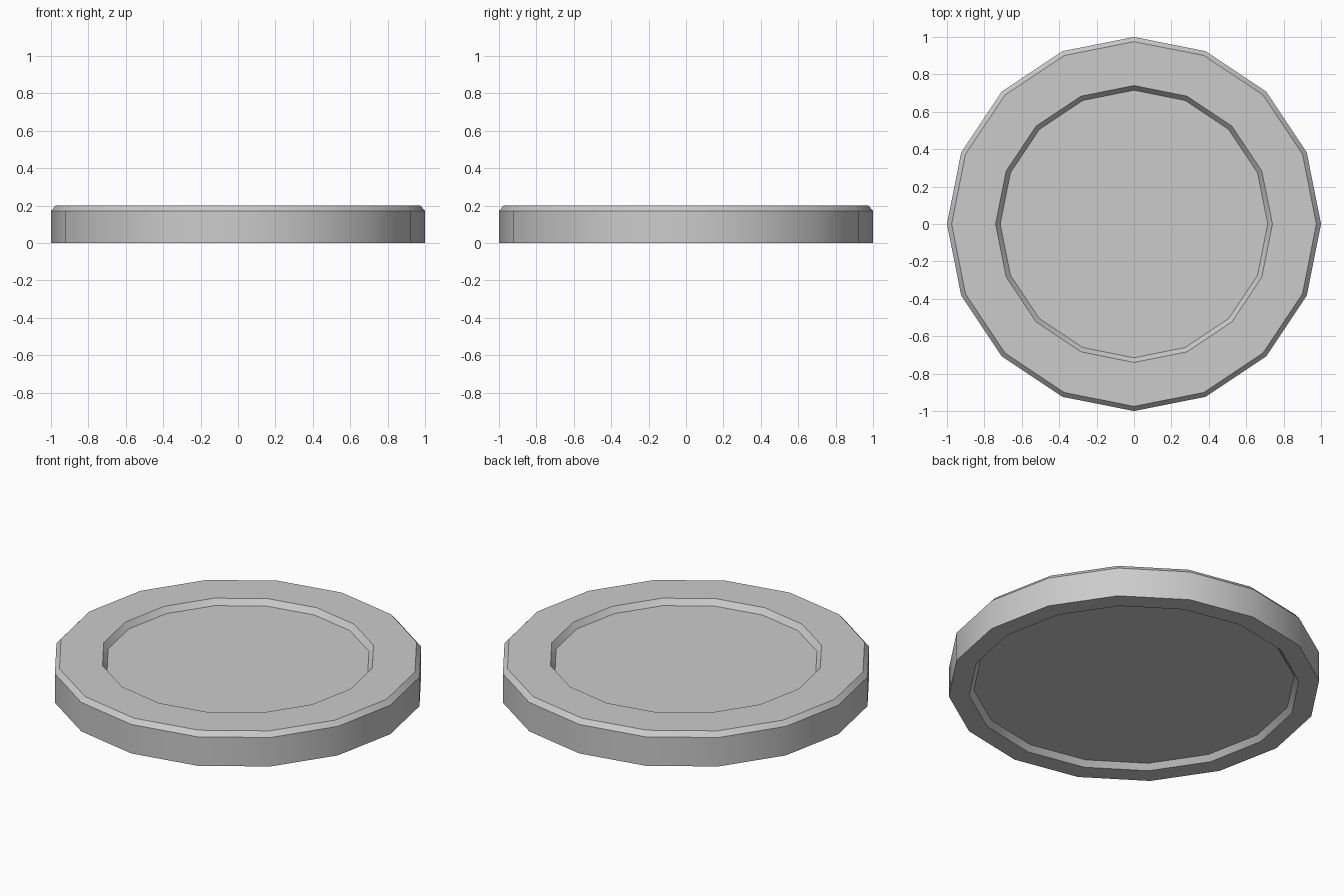
import bpy, bmesh, math

if "Cube" in bpy.data.objects:
    bpy.data.objects.remove(bpy.data.objects["Cube"])

SIDES = 16

# Cross-section (radius, height) from the underside recess, round the rim, to the top recess
PROFILE = [
    (0.865, 0.032), (0.89, 0.0),      # underside recess wall
    (1.0, 0.0), (1.0, 0.172),         # foot and outer wall
    (0.975, 0.2),                     # top bevel
    (0.74, 0.2), (0.715, 0.167),      # flat rim and top recess wall
]


def lathe(name, profile, sides):
    bm = bmesh.new()
    rings = []
    for r, z in profile:
        rings.append([bm.verts.new((r * math.cos(2 * math.pi * i / sides),
                                    r * math.sin(2 * math.pi * i / sides), z))
                      for i in range(sides)])
    for a, b in zip(rings, rings[1:]):
        for i in range(sides):
            j = (i + 1) % sides
            bm.faces.new((a[i], a[j], b[j], b[i]))
    # recess floors
    bm.faces.new(rings[0][::-1])
    bm.faces.new(rings[-1])
    bmesh.ops.recalc_face_normals(bm, faces=bm.faces)
    mesh = bpy.data.meshes.new(name)
    bm.to_mesh(mesh)
    bm.free()
    obj = bpy.data.objects.new(name, mesh)
    bpy.context.collection.objects.link(obj)
    return obj


# Round disc with a shallow recess on both faces
disc = lathe("round_disc", PROFILE, SIDES)
bpy.context.view_layer.objects.active = disc
disc.select_set(True)
bpy.ops.object.shade_smooth_by_angle(angle=math.radians(30))
